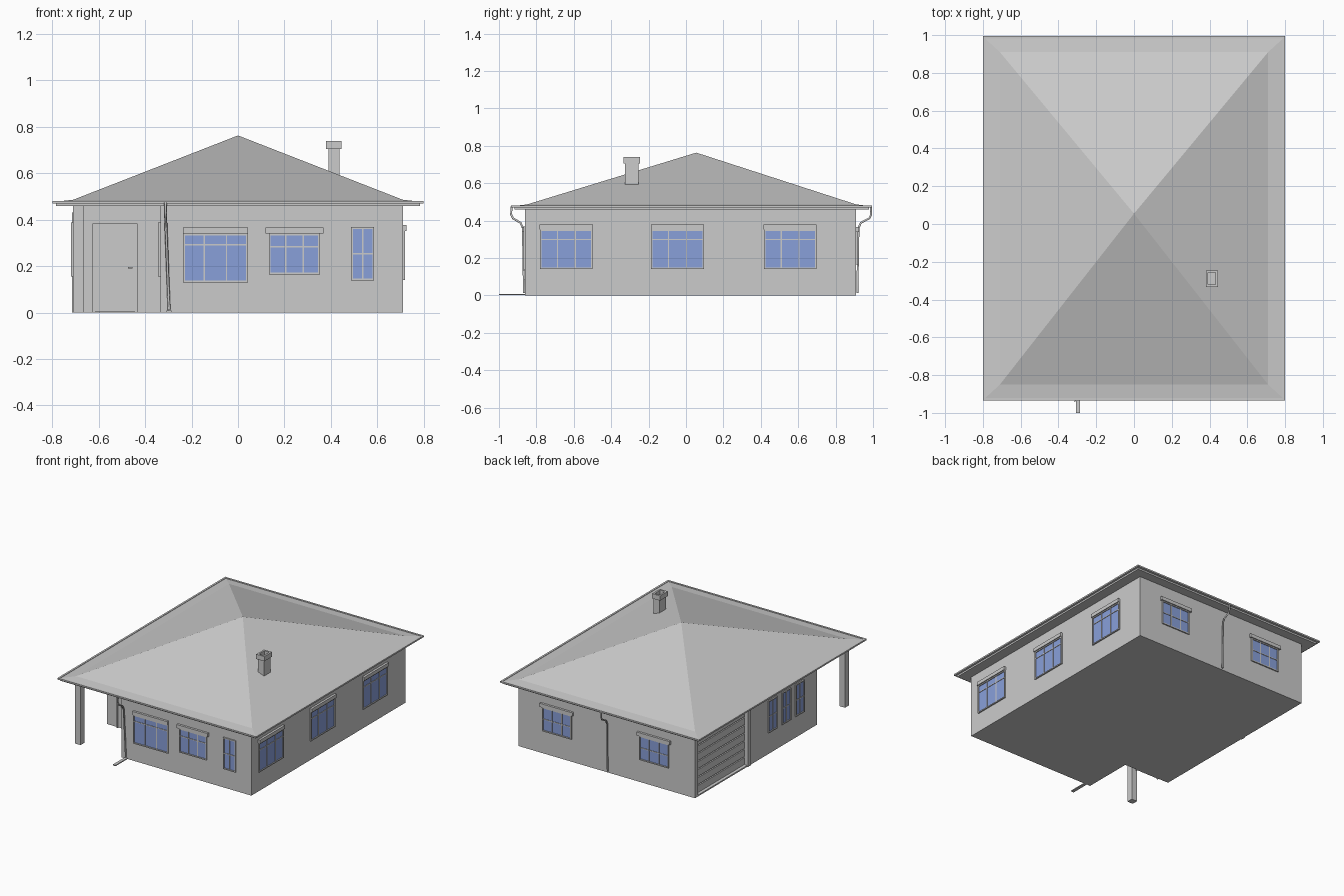
import bpy, bmesh, math
from mathutils import Matrix, Vector

if "Cube" in bpy.data.objects:
    bpy.data.objects.remove(bpy.data.objects["Cube"])

glass_mat = bpy.data.materials.new("glass_blue")
glass_mat.diffuse_color = (0.25, 0.35, 0.7, 1)
glass_mat.use_nodes = True
glass_mat.node_tree.nodes["Principled BSDF"].inputs["Base Color"].default_value = glass_mat.diffuse_color


def finish(name, bm, mat=None):
    bmesh.ops.recalc_face_normals(bm, faces=bm.faces)
    me = bpy.data.meshes.new(name)
    bm.to_mesh(me)
    bm.free()
    ob = bpy.data.objects.new(name, me)
    bpy.context.collection.objects.link(ob)
    if mat:
        me.materials.append(mat)
    return ob


def add_box(bm, x0, x1, y0, y1, z0, z1, mtx=Matrix()):
    m = Matrix.Translation(((x0 + x1) / 2, (y0 + y1) / 2, (z0 + z1) / 2))
    m = m @ Matrix.Diagonal((x1 - x0, y1 - y0, z1 - z0, 1))
    bmesh.ops.create_cube(bm, size=1, matrix=mtx @ m)


def boxes(name, items, mtx=Matrix(), mat=None):
    bm = bmesh.new()
    for b in items:
        add_box(bm, *b, mtx)
    return finish(name, bm, mat)


def loft(name, rings, cap=True):
    """Rings of (x0, x1, y0, y1, z), joined in order."""
    bm = bmesh.new()
    vr = [[bm.verts.new(p) for p in ((a, c, z), (b, c, z), (b, d, z), (a, d, z))]
          for a, b, c, d, z in rings]
    for r, s in zip(vr, vr[1:]):
        for i in range(4):
            j = (i + 1) % 4
            bm.faces.new((r[i], r[j], s[j], s[i]))
    if cap:
        bm.faces.new(vr[0])
        bm.faces.new(vr[-1])
    bmesh.ops.remove_doubles(bm, verts=bm.verts, dist=1e-5)
    return finish(name, bm)


def pipe(name, pts, r):
    cu = bpy.data.curves.new(name, 'CURVE')
    cu.dimensions = '3D'
    cu.bevel_depth = r
    cu.bevel_resolution = 1
    cu.use_fill_caps = True
    sp = cu.splines.new('POLY')
    sp.points.add(len(pts) - 1)
    for p, c in zip(sp.points, pts):
        p.co = (*c, 1)
    bpy.context.collection.objects.link(bpy.data.objects.new(name, cu))


# walls: footprint with the porch corner and the garage recess
foot = [(-.335, -.86), (.71, -.86), (.71, .91), (-.71, .91), (-.71, .875),
        (-.68, .875), (-.68, .31), (-.71, .31), (-.71, -.49), (-.335, -.49)]
bm = bmesh.new()
f = bm.faces.new([bm.verts.new((x, y, 0)) for x, y in foot])
up = bmesh.ops.extrude_face_region(bm, geom=[f])
bmesh.ops.translate(bm, vec=(0, 0, .462),
                    verts=[v for v in up["geom"] if isinstance(v, bmesh.types.BMVert)])
finish("walls", bm)

# garage door, its lintel, threshold and side trim
boxes("garage_lintel", [(-.71, -.67, .31, .875, .42, .462)])
boxes("garage_threshold", [(-.71, -.67, .31, .875, 0, .01)])
boxes("garage_trim", [(-.716, -.70, .275, .31, 0, .43)])
boxes("garage_door", [(-.692, -.675, .315, .87, .014 + i * .058, .064 + i * .058)
                      for i in range(7)])

# porch post
boxes("porch_post", [(-.71, -.665, -.86, -.815, 0, .462)])

# roof: eave slab, shallow border, pyramid
loft("eave_fascia", [(-.785, .785, -.918, .978, .458), (-.785, .785, -.918, .978, .474)])
loft("roof", [(-.795, .795, -.928, .988, .472), (-.795, .795, -.928, .988, .477),
              (-.71, .71, -.85, .91, .486), (0, 0, .055, .055, .763)], cap=False)
boxes("roof_underside", [(-.79, .79, -.925, .985, .470, .4745)])

# gutters on all four eaves
for sx, n in ((-1, "left"), (1, "right")):
    boxes("gutter_" + n, [(sx * .793 - .007, sx * .793 + .007, -.935, .995, .470, .481)])
for y, n in ((-.928, "front"), (.988, "back")):
    boxes("gutter_" + n, [(-.8, .8, y - .007, y + .007, .470, .481)])

# chimney with a hollow cap
loft("chimney_stack", [(.39, .437, -.325, -.253, .58), (.39, .437, -.325, -.253, .705)])
loft("chimney_cap", [(.39, .437, -.325, -.253, .705), (.38, .445, -.333, -.245, .705),
                     (.38, .445, -.333, -.245, .74), (.393, .432, -.32, -.258, .74),
                     (.393, .432, -.32, -.258, .70)])


# windows: local x across, local -y outward, z up
def window(name, pos, angle, w, z0, z1, vbars=(), hbars=(), box=None):
    m = Matrix.Translation((pos[0], pos[1], 0)) @ Matrix.Rotation(math.radians(angle), 4, 'Z')
    h, t, H = w / 2, .008, z1 - z0
    parts = [(-h, -h + t, -.009, .003, z0, z1), (h - t, h, -.009, .003, z0, z1),
             (-h, h, -.009, .003, z0, z0 + t), (-h, h, -.009, .003, z1 - t, z1)]
    parts += [(w * v - h - .003, w * v - h + .003, -.007, .003, z0, z1) for v in vbars]
    parts += [(-h, h, -.0065, .003, z0 + H * v - .003, z0 + H * v + .003) for v in hbars]
    boxes(name + "_frame", parts, m)
    boxes(name + "_glass", [(-h + t / 2, h - t / 2, -.003, .002, z0 + .004, z1 - .004)], m, glass_mat)
    if box is not None:
        boxes(name + "_shutter_box", [(-h - box, h + box, -.016, .003, z1, z1 + .026)], m)


thirds = (.33, .67)
window("front_window_large", (-.097, -.86), 0, .28, .13, .34, thirds, (.77,), .001)
window("front_window_medium", (.243, -.86), 0, .22, .164, .34, thirds, (.68,), .015)
window("front_window_narrow", (.537, -.86), 0, .10, .138, .368, (.5,), (.5,))
for i, y in enumerate((-.64, -.045, .557)):
    window(f"right_window_{i + 1}", (.71, y), 90, .282, .14, .352, thirds, (.75,), .001)
for i, x in enumerate((-.383, .40)):
    window(f"back_window_{i + 1}", (x, .91), 180, .235, .164, .34, thirds, (.5,), .015)
for i, y in enumerate((.022, -.135, -.29)):
    window(f"left_window_{i + 1}", (-.71, y), -90, .10, .155, .388, (.5,), (.5,))
window("porch_window", (-.335, -.675), -90, .10, .155, .388, (.5,), (.5,))

# front door on the recessed porch wall: frame, leaf, two raised panels, handle
boxes("door_frame", [(-.627, -.617, -.502, -.485, 0, .383), (-.444, -.434, -.502, -.485, 0, .383),
                     (-.627, -.434, -.502, -.485, .373, .383)])
boxes("door_leaf", [(-.617, -.444, -.497, -.485, .003, .373)])
for n, z0, z1 in (("upper", .23, .348), ("lower", .04, .158)):
    loft("door_panel_" + n, [(-.597, -.463, -.49, -.489, z0)] * 0 or
         [(-.597, -.463, -.501, -.49, z0), (-.597, -.463, -.501, -.49, z1)])
    loft("door_panel_inset_" + n, [(-.584, -.476, -.507, -.49, z0 + .012),
                                   (-.584, -.476, -.507, -.49, z1 - .012)])
boxes("door_handle", [(-.475, -.455, -.516, -.511, .19, .196), (-.459, -.455, -.512, -.495, .19, .196)])

# downpipes at front and back, with a spout on the front one
pipe("front_downpipe", [(-.313, -.933, .474), (-.313, -.935, .432), (-.312, -.925, .412),
                        (-.311, -.885, .388), (-.31, -.872, .36), (-.297, -.866, .012)], .006)
boxes("front_spout", [(-.308, -.286, -1.0, -.86, .001, .008)])
pipe("back_downpipe", [(-.01, .988, .474), (-.01, .99, .432), (-.01, .98, .412),
                       (-.01, .935, .388), (-.01, .922, .36), (-.01, .916, .012)], .006)
